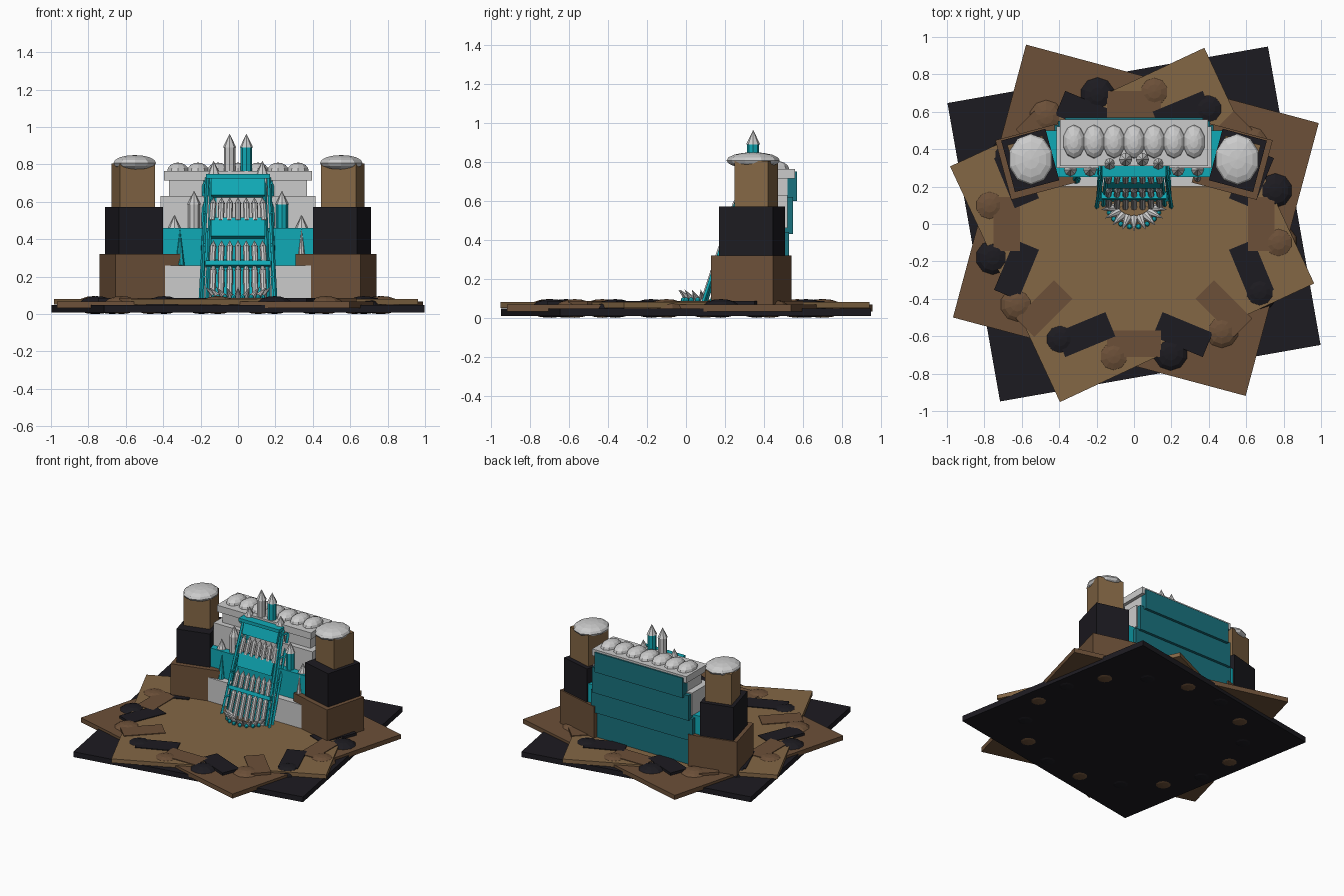
import bpy, math
from mathutils import Vector, Matrix

if "Cube" in bpy.data.objects:
    bpy.data.objects.remove(bpy.data.objects["Cube"])

R = math.radians


def mat(name, rgb):
    m = bpy.data.materials.new(name)
    m.diffuse_color = (*rgb, 1)
    m.use_nodes = True
    m.node_tree.nodes["Principled BSDF"].inputs["Base Color"].default_value = m.diffuse_color
    return m


BLACK = mat("black", (0.012, 0.011, 0.015))
TAN = mat("tan", (0.23, 0.135, 0.06))
BROWN = mat("brown", (0.15, 0.08, 0.04))
TEAL = mat("teal", (0.005, 0.40, 0.47))
DARK_TEAL = mat("dark_teal", (0.01, 0.17, 0.21))
GREY = mat("grey", (0.6, 0.6, 0.62))


def finish(name, m):
    o = bpy.context.object
    o.name = name
    o.data.materials.append(m)
    return o


def box(name, c, size, m, rot=0, tilt=0):
    bpy.ops.mesh.primitive_cube_add(size=1, location=c, rotation=(R(tilt), 0, R(rot)))
    o = finish(name, m)
    o.scale = size
    return o


def span(name, x, y, z, m):
    """box from min/max ranges, symmetric in x"""
    return box(name, (0, (y[0] + y[1]) / 2, (z[0] + z[1]) / 2), (2 * x, y[1] - y[0], z[1] - z[0]), m)


def blob(name, c, r, m, seg=10, rings=8):
    bpy.ops.mesh.primitive_uv_sphere_add(segments=seg, ring_count=rings, radius=1, location=c)
    o = finish(name, m)
    o.scale = r
    return o


def rod(name, a, b, r1, r2, m, n=8):
    a, b = Vector(a), Vector(b)
    d = b - a
    bpy.ops.mesh.primitive_cone_add(vertices=n, radius1=r1, radius2=r2, depth=d.length, location=(a + b) / 2,
                                    rotation=d.to_track_quat('Z', 'Y').to_euler())
    return finish(name, m)


# Fanned base slabs
box("base_slab_black", (0, 0, 0.028), (1.74, 1.62, 0.04), BLACK, 10)
box("base_slab_brown", (0.01, 0.02, 0.05), (1.62, 1.51, 0.034), BROWN, -15)
box("base_slab_tan", (-0.01, -0.005, 0.066), (1.5, 1.39, 0.03), TAN, 25)

# Ring of rocks and planks
for k in range(16):
    a = R(14.5 + 22.5 * k)
    blob("rock", (0.78 * math.cos(a), 0.715 * math.sin(a), 0.048), (0.1, 0.1, 0.048), BROWN if k % 2 else BLACK)
    a = R(22.5 * k)
    box("plank", (0.68 * math.cos(a), 0.64 * math.sin(a), 0.068), (0.29, 0.14, 0.036),
        BLACK if k % 2 else BROWN, -(22.5 * k + 90))

# Side towers
for s in (-1, 1):
    box("tower_foot", (s * 0.525, 0.335, 0.19), (0.36, 0.33, 0.26), BROWN, -15 * s)
    box("tower_middle", (s * 0.555, 0.34, 0.445), (0.245, 0.285, 0.255), BLACK, -15 * s)
    box("tower_top", (s * 0.56, 0.36, 0.685), (0.195, 0.18, 0.24), TAN, -15 * s)
    blob("tower_cap", (s * 0.552, 0.345, 0.808), (0.12, 0.137, 0.042), GREY)

# Stepped main body
span("body_foot", 0.47, (0.2, 0.48), (0.06, 0.26), GREY)
span("body_lower", 0.47, (0.25, 0.5), (0.25, 0.46), TEAL)
span("body_upper", 0.415, (0.3, 0.52), (0.46, 0.63), GREY)
span("body_attic", 0.37, (0.34, 0.52), (0.63, 0.72), GREY)
span("cornice", 0.395, (0.31, 0.56), (0.715, 0.765), GREY)
for i in range(7):
    blob("roof_dome", (0.107 * (i - 3), 0.44, 0.765), (0.06, 0.09, 0.045), GREY)

# Overlapping rear panels
for x, y, z0, z1 in ((0.44, 0.515, 0.07, 0.29), (0.425, 0.53, 0.27, 0.44),
                     (0.405, 0.55, 0.43, 0.62), (0.37, 0.57, 0.6, 0.75)):
    span("rear_panel", x, (y - 0.06, y), (z0, z1), DARK_TEAL)

# Row of pointed pipes, alternating colours
row = ((0.34, 0.29, 0.455), (0.235, 0.29, 0.585), (0.13, 0.325, 0.745), (0.045, 0.345, 0.89))
for i in range(8):
    x, y, z = row[i] if i < 4 else row[7 - i]
    x = -x if i < 4 else x
    rod("pipe", (x, y, 0.3), (x, y, z), 0.031, 0.031, GREY if i % 2 else TEAL)
    rod("pipe_tip", (x, y, z), (x, y, z + 0.075), 0.036, 0, GREY)
for x, m in ((-0.31, TEAL), (0.34, GREY)):
    rod("wall_spike", (x, 0.24, 0.26), (x, 0.25, 0.46), 0.025, 0, m)


# Leaning central front: height -> depth along the slope
def slope(z, off=0):
    return 0.09 + 0.33 * (z - 0.08) + off


LEAN = -math.degrees(math.atan(0.33))


def leaning_board(name, x, z0, z1, off, m, t=0.02):
    z = (z0 + z1) / 2
    box(name, (0, slope(z, off), z), (2 * x, t, (z1 - z0) * 1.05), m, 0, LEAN)


leaning_board("keyboard_back", 0.14, 0.07, 0.29, 0.04, TEAL)
leaning_board("lower_rail", 0.175, 0.255, 0.28, 0, TEAL, 0.04)
leaning_board("middle_panel", 0.145, 0.41, 0.51, 0.01, TEAL, 0.04)
leaning_board("upper_panel", 0.145, 0.63, 0.735, 0.0, TEAL, 0.04)
span("top_shelf", 0.17, (0.25, 0.335), (0.725, 0.75), TEAL)

# Slanted side rails and braces
for s in (-1, 1):
    for x0, x1, off in ((0.2, 0.165, 0), (0.165, 0.14, 0.01), (0.19, 0.18, 0.05)):
        rod("side_rail", (s * x0, slope(0.07, off), 0.07), (s * x1, slope(0.73, off), 0.73), 0.011, 0.011, TEAL, 4)
    for z in (0.2, 0.37, 0.54, 0.7):
        rod("rail_brace", (s * 0.18, slope(z, -0.01), z), (s * 0.18, slope(z, 0.09), z), 0.009, 0.009, TEAL, 4)

# Rows of small pipes on the slope
for i in range(7):
    x = 0.046 * (i - 3)
    for z0, z1 in ((0.08, 0.235), (0.27, 0.36), (0.5, 0.59)):
        rod("small_pipe", (x, slope(z0), z0), (x * 0.96, slope(z1), z1), 0.017, 0.017, GREY)
        z2 = z1 + 0.035
        rod("small_pipe_tip", (x * 0.96, slope(z1), z1), (x * 0.95, slope(z2), z2), 0.019, 0, GREY)

# Fan of spikes and beads at the foot
for i in range(9):
    a = R(190 + 20 * i)
    c, s = math.cos(a), math.sin(a)
    rod("fan_spike", (0.1 * c, 0.1 + 0.07 * s, 0.075), (0.18 * c, 0.1 + 0.14 * s, 0.145), 0.026, 0, GREY)
    if i < 8:
        a += R(10)
        blob("fan_bead", (0.14 * math.cos(a), 0.1 + 0.115 * math.sin(a), 0.09), (0.014,) * 3, TEAL, 8, 6)
